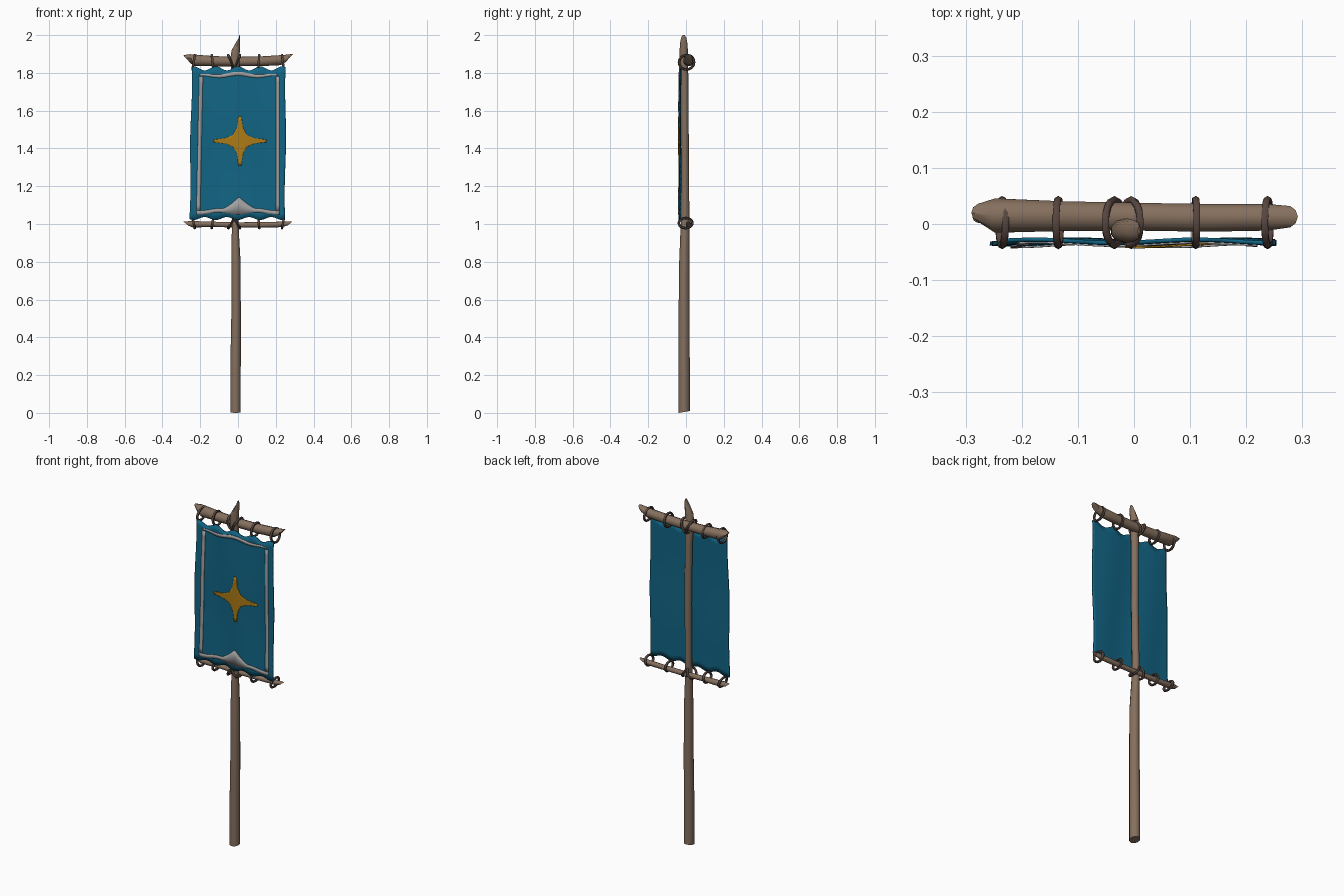
import bpy, bmesh, math
from mathutils import Vector

if "Cube" in bpy.data.objects:
    bpy.data.objects.remove(bpy.data.objects["Cube"])


def material(name, rgb):
    m = bpy.data.materials.new(name)
    m.diffuse_color = (*rgb, 1)
    m.use_nodes = True
    m.node_tree.nodes["Principled BSDF"].inputs["Base Color"].default_value = m.diffuse_color
    return m


WOOD = material("brown wood", (0.235, 0.16, 0.11))
ROPE = material("dark rope", (0.095, 0.06, 0.05))
BLUE = material("blue cloth", (0.006, 0.13, 0.235))
GOLD = material("gold", (0.42, 0.20, 0.008))
GREY = material("grey trim", (0.36, 0.36, 0.36))


def finish(bm, name, mat, angle=40):
    bmesh.ops.recalc_face_normals(bm, faces=bm.faces)
    me = bpy.data.meshes.new(name)
    bm.to_mesh(me)
    bm.free()
    me.materials.append(mat)
    ob = bpy.data.objects.new(name, me)
    bpy.context.collection.objects.link(ob)
    bpy.ops.object.select_all(action='DESELECT')
    ob.select_set(True)
    bpy.context.view_layer.objects.active = ob
    bpy.ops.object.shade_smooth_by_angle(angle=math.radians(angle))
    return ob


def loft(name, sections, u, v, axis, sides=10):
    """Skin rings (x, y, z, radius_u, radius_v, shear): shear slants a ring along the axis."""
    bm = bmesh.new()
    u, v, axis = Vector(u), Vector(v), Vector(axis)
    rings = []
    for x, y, z, ru, rv, shear in sections:
        ring = []
        for i in range(sides):
            a = 2 * math.pi * (i + 0.5) / sides
            c, s = math.cos(a), math.sin(a)
            ring.append(bm.verts.new(Vector((x, y, z)) + u * ru * c + v * rv * s + axis * shear * s))
        rings.append(ring)
    for a, b in zip(rings, rings[1:]):
        for i in range(sides):
            j = (i + 1) % sides
            bm.faces.new((a[i], a[j], b[j], b[i]))
    bm.faces.new(rings[0])
    bm.faces.new(rings[-1])
    return finish(bm, name, WOOD)


X, Y, Z = (1, 0, 0), (0, 1, 0), (0, 0, 1)

# Tapered pole with a carved wedge tip
loft("pole", [
    (-0.013, -0.010, 0.005, 0.028, 0.030, 0.005),
    (-0.013, -0.010, 0.25, 0.029, 0.030, 0),
    (-0.010, -0.010, 0.55, 0.026, 0.029, 0),
    (-0.011, -0.009, 0.80, 0.026, 0.027, 0),
    (-0.014, -0.006, 0.95, 0.020, 0.024, 0),
    (-0.015, -0.004, 1.02, 0.018, 0.022, 0),
    (-0.010, -0.005, 1.40, 0.020, 0.020, 0),
    (-0.012, -0.008, 1.75, 0.021, 0.021, 0),
    (-0.016, -0.012, 1.88, 0.025, 0.022, 0),
    (-0.012, -0.012, 1.92, 0.023, 0.022, 0),
    (0.000, -0.012, 1.96, 0.012, 0.019, 0),
    (0.008, -0.012, 1.985, 0.004, 0.014, 0),
    (0.009, -0.012, 2.0, 0.002, 0.006, 0)], X, Y, Z)

# Crossbars with slanted, chopped ends
loft("top_bar", [
    (-0.272, 0.020, 1.874, 0.017, 0.020, -0.018),
    (-0.245, 0.015, 1.868, 0.032, 0.031, -0.010),
    (-0.130, 0.014, 1.862, 0.028, 0.027, 0),
    (0.000, 0.013, 1.860, 0.026, 0.025, 0),
    (0.130, 0.011, 1.862, 0.026, 0.026, 0),
    (0.235, 0.012, 1.868, 0.025, 0.027, 0.008),
    (0.272, 0.013, 1.879, 0.020, 0.022, 0.020)], Y, Z, X)
loft("bottom_bar", [
    (-0.276, 0.012, 1.002, 0.010, 0.010, -0.012),
    (-0.245, 0.012, 0.999, 0.017, 0.017, -0.005),
    (-0.120, 0.012, 0.998, 0.015, 0.014, 0),
    (0.000, 0.012, 0.995, 0.014, 0.014, 0),
    (0.130, 0.012, 0.996, 0.014, 0.014, 0),
    (0.240, 0.012, 0.998, 0.014, 0.015, 0.005),
    (0.276, 0.012, 1.003, 0.009, 0.010, 0.012)], Y, Z, X)


# Rope loops around the bars; lean tilts a loop sideways
def rope_loop(name, x, y, z, ry, rz, lean, n=16, m=6, t=0.007):
    bm = bmesh.new()
    g = []
    for i in range(n):
        a = 2 * math.pi * i / n
        row = []
        for k in range(m):
            b = 2 * math.pi * k / m
            dr = t * math.cos(b)
            row.append(bm.verts.new((x + t * math.sin(b) + lean * math.sin(a),
                                     y + (ry + dr) * math.cos(a), z + (rz + dr) * math.sin(a))))
        g.append(row)
    for i in range(n):
        for k in range(m):
            i2, k2 = (i + 1) % n, (k + 1) % m
            bm.faces.new((g[i][k], g[i2][k], g[i2][k2], g[i][k2]))
    finish(bm, name, ROPE, 60)


loops = [(-0.235, 0.006), (-0.135, -0.004), (-0.035, -0.016),
         (-0.005, 0.016), (0.110, 0.002), (0.238, -0.005)]
for i, (x, lean) in enumerate(loops):
    rope_loop(f"top_loop_{i + 1}", x, 0.003, 1.856, 0.040, 0.038, lean)
    rope_loop(f"bottom_loop_{i + 1}", x, -0.002, 1.005, 0.036, 0.027, -lean)


# Cloth surface shape, shared by the banner and its decoration
def cloth_y(x, z):
    return -0.032 + 0.003 * math.sin(22 * x + 3 * z) + 0.0015 * math.sin(11 * z)


def scallop(x):
    return math.cos(2 * math.pi * (x + 0.235) / 0.1175)


def sheet(name, rows, mat, lift, thickness, closed=False):
    """Skin rows of (x, z) points laid on the cloth surface."""
    bm = bmesh.new()
    g = [[bm.verts.new((x, cloth_y(x, z) - lift, z)) for x, z in r] for r in rows]
    for a, b in zip(g, g[1:]):
        for i in range(len(a) if closed else len(a) - 1):
            j = (i + 1) % len(a)
            bm.faces.new((a[i], a[j], b[j], b[i]))
    if closed:
        bm.faces.new(g[0])
    ob = finish(bm, name, mat)
    mod = ob.modifiers.new("thickness", 'SOLIDIFY')
    mod.thickness = thickness
    mod.offset = 0


# Banner cloth with scalloped top and bottom edges
rows = []
for r in range(25):
    t = r / 24
    row = []
    for c in range(41):
        s = c / 40
        x = -0.257 + 0.013 * t + s * (0.506 - 0.009 * t) + 0.003 * math.sin(9 * t) * (1 - 2 * s)
        bottom = 1.029 - 0.008 * scallop(x)
        top = 1.824 + 0.011 * scallop(x)
        row.append((x, bottom + t * (top - bottom)))
    rows.append(row)
sheet("banner_cloth", rows, BLUE, 0, 0.007)


# Grey border strips, the bottom one rising to a central peak
def peak(x):
    return 0.075 * max(0, 1 - abs(x - 0.005) / 0.085) ** 1.2


def wave(x):
    return 0.006 * math.cos(2 * math.pi * x / 0.2)


xs = [-0.205 + 0.415 * i / 40 for i in range(41)]
sheet("border_top", [[(x, 1.780 + wave(x)) for x in xs],
                     [(x, 1.800 + wave(x) - 0.3 * x * x) for x in xs]], GREY, 0.0055, 0.003)
xs = [-0.220 + 0.440 * i / 40 for i in range(41)]
sheet("border_bottom", [[(x, 1.056 - wave(x)) for x in xs],
                        [(x, 1.066 - wave(x) + 0.6 * peak(x)) for x in xs],
                        [(x, 1.076 - wave(x) + peak(x)) for x in xs]], GREY, 0.0055, 0.003)
zs = [1.07 + 0.71 * i / 24 for i in range(25)]
for side, x0, slope in (("left", -0.220, 0.020), ("right", 0.200, 0)):
    sheet("border_" + side, [[(x0 + dx + slope * (z - 1.07), z) for z in zs]
                             for dx in (0, 0.020)], GREY, 0.0055, 0.003)

# Four-pointed gold star
arm = [(0.140, 0.007), (0.075, 0.015), (0.036, 0.032), (0.016, 0.070), (0.008, 0.130)]
outline = (arm + [(-x, z) for x, z in reversed(arm)]
           + [(-x, -z) for x, z in arm] + [(x, -z) for x, z in reversed(arm)])
sheet("star", [[(0.010 + k * x, 1.440 + k * z) for x, z in outline]
               for k in (0.2, 0.45, 0.7, 0.85, 1)], GOLD, 0.0055, 0.003, closed=True)
